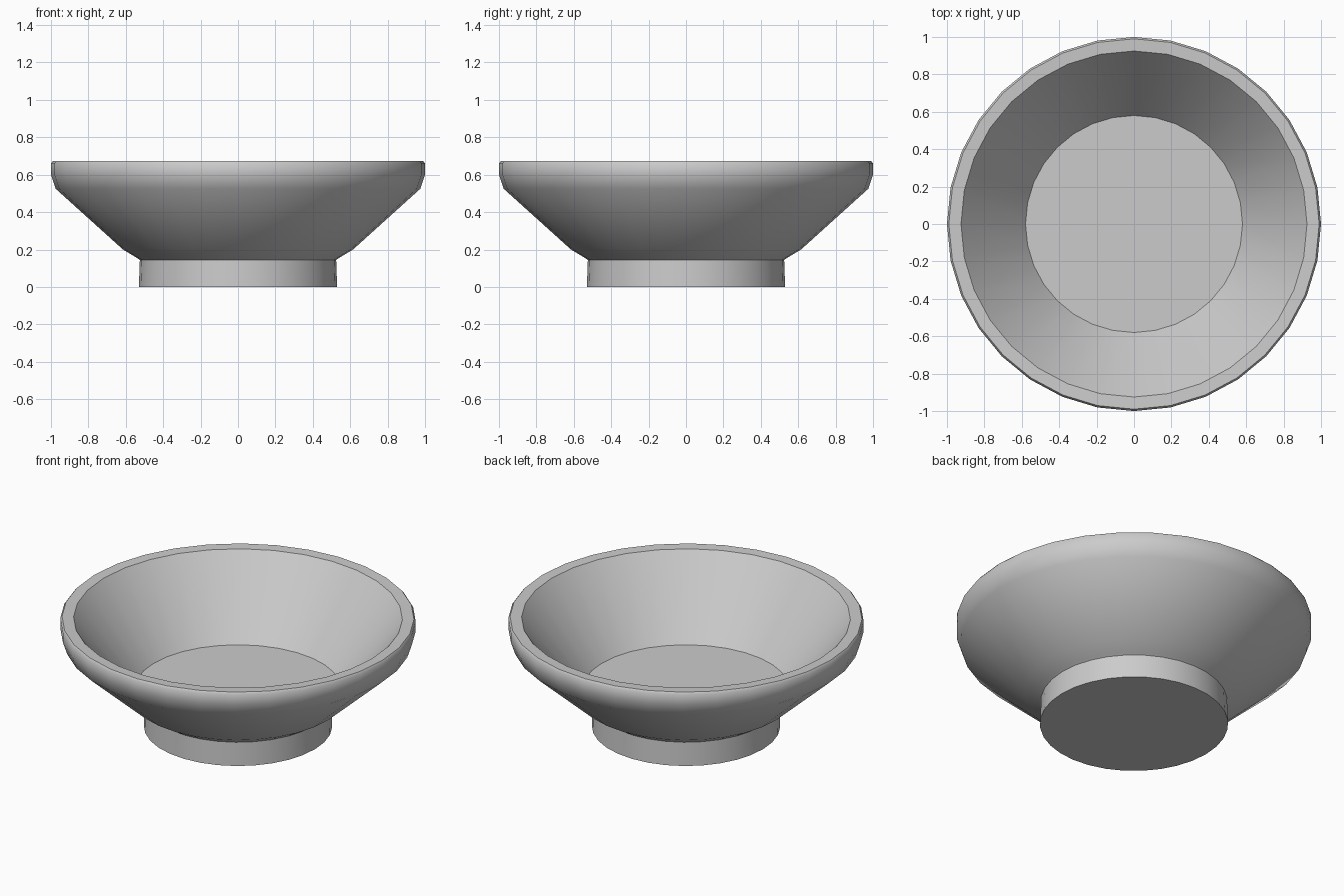
import bpy
import bmesh
import math

cube = bpy.data.objects.get("Cube")
if cube:
    bpy.data.objects.remove(cube, do_unlink=True)

SIDES = 32


def make_material(name, color):
    mat = bpy.data.materials.new(name)
    mat.use_nodes = True
    mat.diffuse_color = color
    mat.node_tree.nodes["Principled BSDF"].inputs["Base Color"].default_value = color
    return mat


def lathe(name, profile, mat):
    """Spin a (radius, height) profile round z and cap both ends."""
    bm = bmesh.new()
    rings = []
    for radius, z in profile:
        ring = []
        for i in range(SIDES):
            a = math.tau * i / SIDES
            ring.append(bm.verts.new((radius * math.cos(a), radius * math.sin(a), z)))
        rings.append(ring)
    for low, high in zip(rings, rings[1:]):
        for i in range(SIDES):
            j = (i + 1) % SIDES
            bm.faces.new((low[i], low[j], high[j], high[i]))
    bm.faces.new(rings[0][::-1])
    bm.faces.new(rings[-1])
    mesh = bpy.data.meshes.new(name)
    bm.to_mesh(mesh)
    bm.free()
    mesh.materials.append(mat)
    obj = bpy.data.objects.new(name, mesh)
    bpy.context.collection.objects.link(obj)
    bpy.ops.object.select_all(action="DESELECT")
    obj.select_set(True)
    bpy.context.view_layer.objects.active = obj
    bpy.ops.object.shade_smooth_by_angle(angle=math.radians(40))
    return obj


ceramic = make_material("light grey ceramic", (0.6, 0.6, 0.6, 1))

# One closed skin: foot, flared outside, rim, sloping inside, flat floor
lathe("bowl", [
    (0.53, 0), (0.525, 0.145),
    (0.54, 0.155), (0.615, 0.2), (0.975, 0.525), (1, 0.6),
    (1, 0.66), (0.99, 0.673),
    (0.925, 0.67), (0.58, 0.235),
], ceramic)
